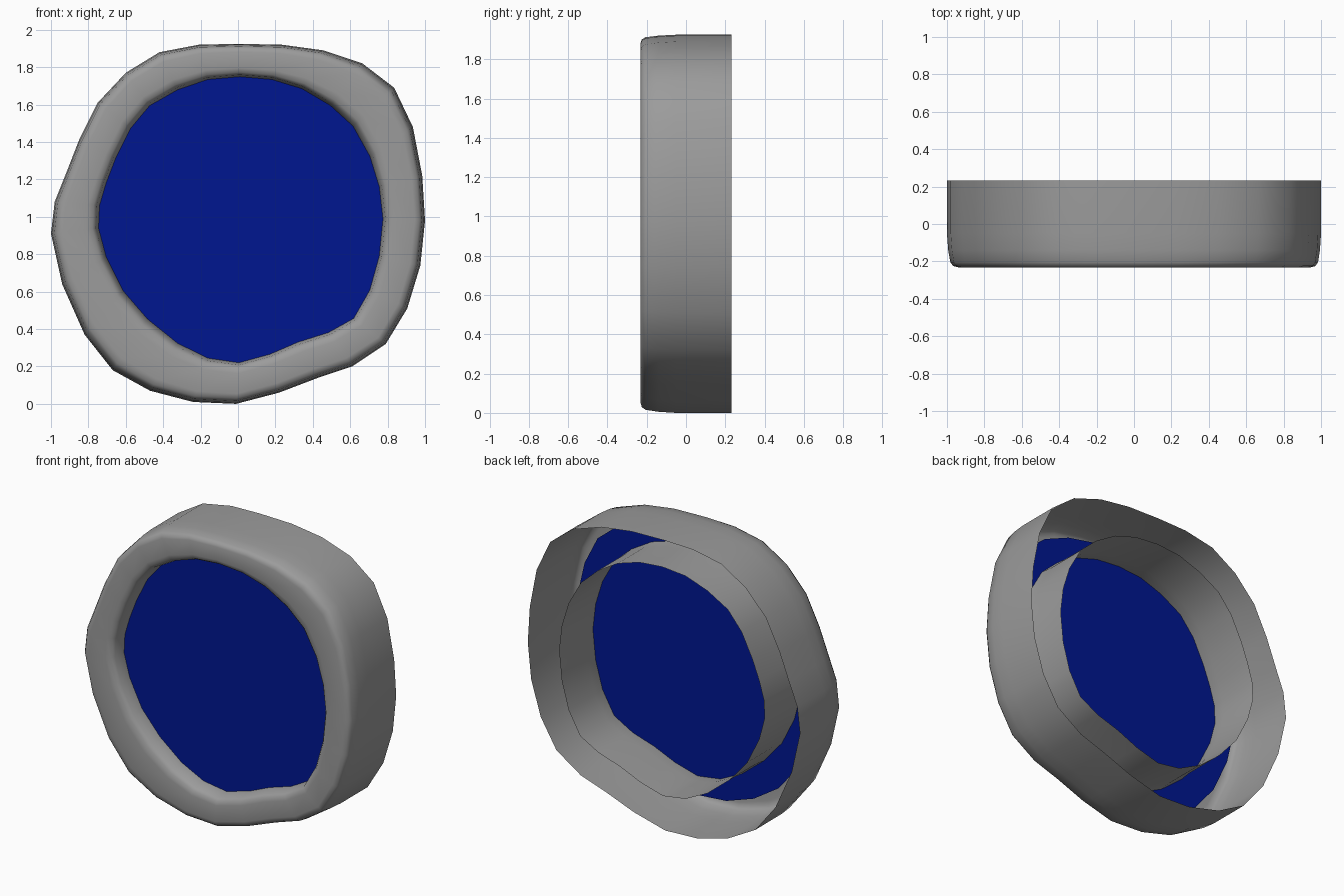
import bpy, bmesh

if "Cube" in bpy.data.objects:
    bpy.data.objects.remove(bpy.data.objects["Cube"])

# Matching outer and inner outlines (x, z), counter-clockwise from the right
OUTER = [(1, .98), (.985, 1.22), (.935, 1.48), (.835, 1.69), (.665, 1.82), (.455, 1.89), (.235, 1.92),
         (0, 1.925), (-.21, 1.92), (-.42, 1.88), (-.6, 1.77), (-.75, 1.61), (-.85, 1.41), (-.92, 1.23),
         (-.98, 1.08), (-1, .91), (-.94, .64), (-.82, .37), (-.67, .18), (-.47, .07), (-.24, .01),
         (-.01, 0), (.22, .06), (.43, .14), (.61, .2), (.79, .32), (.905, .51), (.975, .74)]
INNER = [(.77, .99), (.75, 1.16), (.7, 1.32), (.61, 1.48), (.49, 1.59), (.34, 1.68), (.18, 1.73),
         (.01, 1.745), (-.16, 1.73), (-.32, 1.675), (-.47, 1.59), (-.57, 1.47), (-.65, 1.31), (-.7, 1.18),
         (-.735, 1.06), (-.74, .94), (-.7, .79), (-.61, .61), (-.48, .46), (-.32, .33), (-.16, .25),
         (.005, .225), (.17, .27), (.32, .335), (.48, .385), (.615, .46), (.7, .61), (.75, .79)]

# Channel section: (blend from outer to inner outline, y), open at the back
SECTION = [(0, .232), (0, -.05), (.025, -.14), (.07, -.205), (.13, -.225), (.24, -.232),
           (.72, -.232), (.85, -.225), (.92, -.205), (.975, -.14), (1, -.05), (1, .232)]


def ring(bm, t, y):
    return [bm.verts.new((a + (c - a) * t, y, b + (d - b) * t))
            for (a, b), (c, d) in zip(OUTER, INNER)]


def finish(bm, name, colour):
    mesh = bpy.data.meshes.new(name)
    bm.to_mesh(mesh)
    bm.free()
    mat = bpy.data.materials.new(name + "_colour")
    mat.diffuse_color = colour
    mat.use_nodes = True
    mat.node_tree.nodes["Principled BSDF"].inputs["Base Color"].default_value = mat.diffuse_color
    mesh.materials.append(mat)
    obj = bpy.data.objects.new(name, mesh)
    bpy.context.collection.objects.link(obj)


# Hollow irregular frame with a rounded front
bm = bmesh.new()
loops = [ring(bm, t, y) for t, y in SECTION]
n = len(OUTER)
for a, b in zip(loops, loops[1:]):
    for i in range(n):
        j = (i + 1) % n
        bm.faces.new((a[i], b[i], b[j], a[j]))
for f in bm.faces:
    f.smooth = True
bm.normal_update()
# the flat front must face -y
if sum(f.normal.y for f in bm.faces) > 0:
    bmesh.ops.reverse_faces(bm, faces=bm.faces[:])
finish(bm, "frame", (.33, .33, .33, 1))

# Blue pane, its edge hidden inside the hollow frame
bm = bmesh.new()
pane_face = bm.faces.new(ring(bm, .42, -.13))
bm.normal_update()
if pane_face.normal.y > 0:
    pane_face.normal_flip()
finish(bm, "pane", (0, .008, .28, 1))
